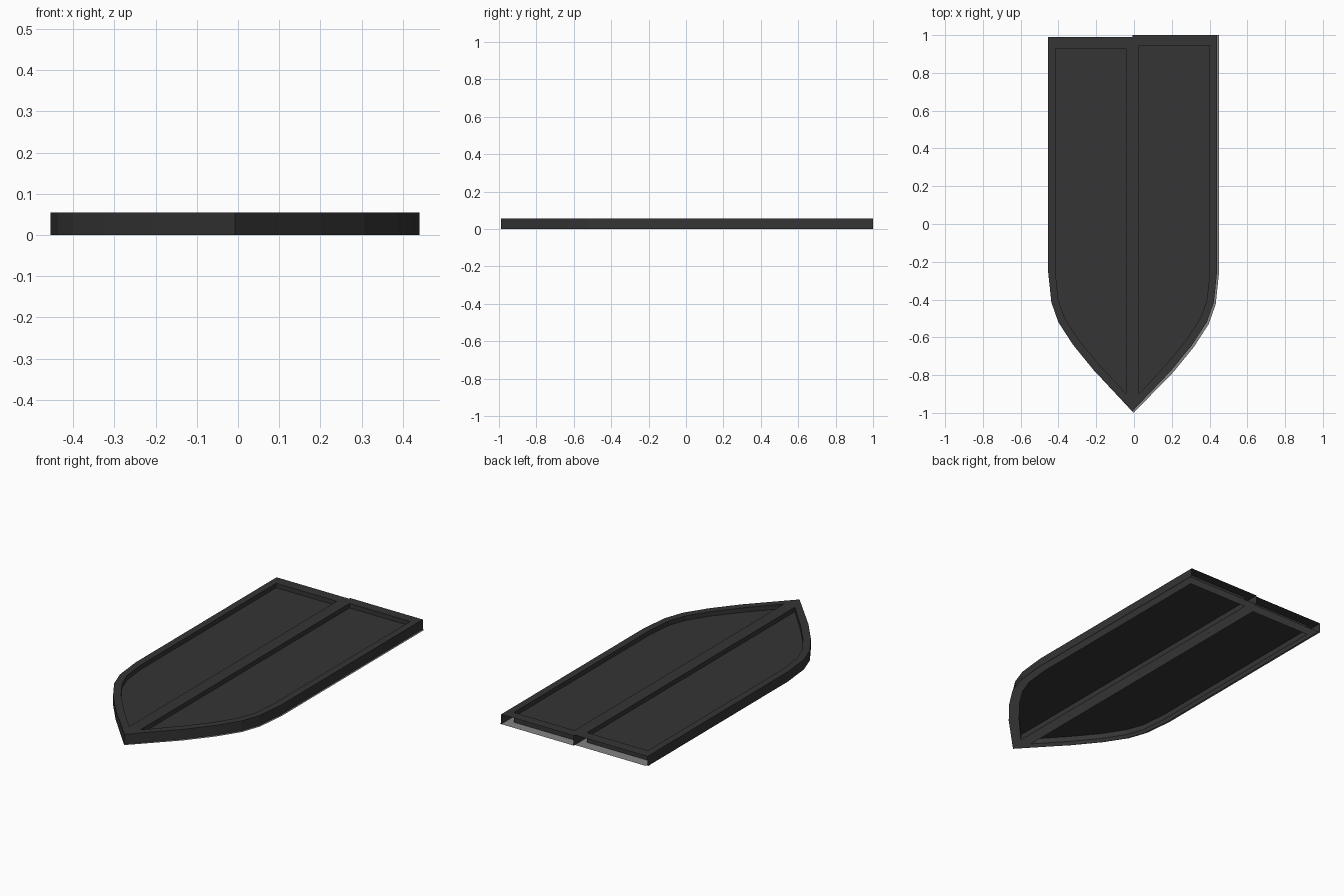
import bpy, bmesh

if "Cube" in bpy.data.objects:
    bpy.data.objects.remove(bpy.data.objects["Cube"])

T = 0.055      # door thickness
PANEL = 0.03   # height of the recessed panel sheet
CX = -0.0075   # centre line of the two leaves


def material(name, v):
    m = bpy.data.materials.new(name)
    m.diffuse_color = (v, v, v, 1)
    m.use_nodes = True
    m.node_tree.nodes["Principled BSDF"].inputs["Base Color"].default_value = m.diffuse_color
    return m


dark = material("dark_paint", 0.035)
grey = material("grey_back", 0.23)


def make(name, strips, caps, flip, mat):
    """Build quad strips between pairs of point rows, plus flat caps."""
    bm = bmesh.new()
    for a, b, closed in strips:
        va = [bm.verts.new(p) for p in a]
        vb = [bm.verts.new(p) for p in b]
        n = len(va)
        for i in range(n if closed else n - 1):
            j = (i + 1) % n
            bm.faces.new((va[i], vb[i], vb[j], va[j]))
    for c in caps:
        bm.faces.new([bm.verts.new(p) for p in reversed(c)])
    if flip:
        bmesh.ops.reverse_faces(bm, faces=bm.faces[:])
    bmesh.ops.remove_doubles(bm, verts=bm.verts[:], dist=1e-5)
    me = bpy.data.meshes.new(name)
    bm.to_mesh(me)
    bm.free()
    me.materials.append(mat)
    bpy.context.collection.objects.link(bpy.data.objects.new(name, me))


# pointed-arch half outline (distance from centre line, y)
OUTER = [(0.4475, -0.25), (0.43, -0.415), (0.393, -0.52),
         (0.315, -0.64), (0.205, -0.775), (0.0, -0.99)]
INNER = [(0.408, -0.26), (0.393, -0.405), (0.358, -0.50),
         (0.284, -0.615), (0.176, -0.745), (0.034, -0.90)]


def at(pts, z, dx=0.0, dy=0.0):
    return [(x + dx, y + dy, z) for x, y in pts]


def leaf(side, sign, top, panel_top):
    def place(pts):
        return [(CX + sign * x, y) for x, y in pts]
    outer = place([(0, top), (0.4475, top)] + OUTER)
    inner = place([(0.034, panel_top), (0.408, panel_top)] + INNER)
    flip = sign < 0

    # front frame face with side walls, open at the straight end
    wall = outer[1:] + outer[:1]
    make(side + "_frame",
         [(at(inner, T), at(outer, T), True),
          (at(wall, T), at(wall, 0), False),
          (at(inner, PANEL), at(inner, T), True)], [], not flip, dark)
    # recessed panel sheet
    make(side + "_panel", [], [at(inner, PANEL)], flip, dark)
    # thin back frame, nudged slightly sideways, with its inner rim
    back = at(outer, 0, 0.01, -0.01)
    back[0] = (outer[0][0], top, 0)
    back[1] = (outer[1][0] + 0.01, top, 0)
    back[-1] = (CX + 0.005, -1.0, 0)
    make(side + "_back_frame", [(back, at(inner, 0), True)], [], not flip, grey)
    make(side + "_back_rim",
         [(at(inner, 0), at(inner, PANEL), True)], [], not flip, dark)


leaf("left_door", -1, 0.99, 0.93)
leaf("right_door", 1, 1.0, 0.945)
